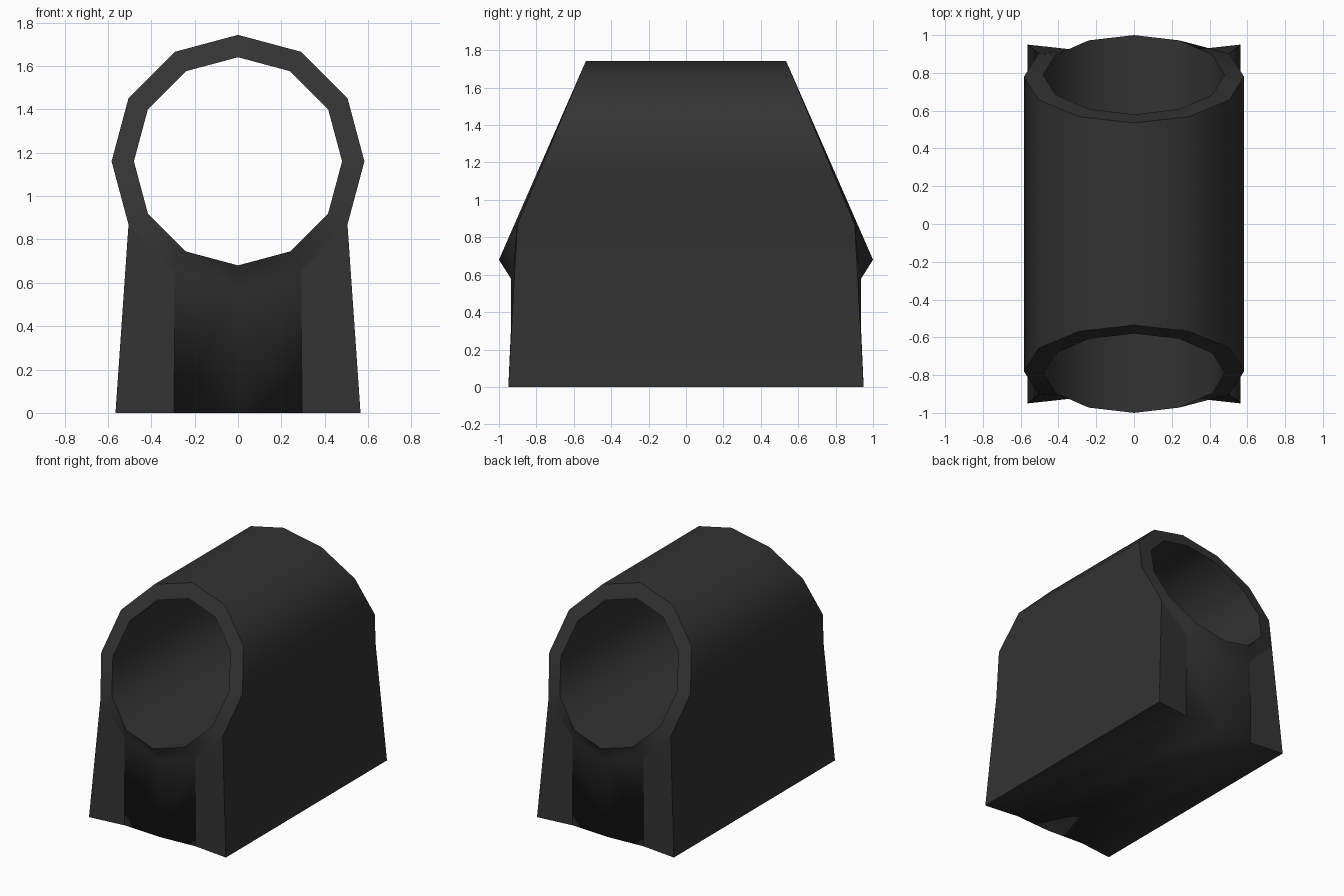
import bpy, bmesh, math

if "Cube" in bpy.data.objects:
    bpy.data.objects.remove(bpy.data.objects["Cube"])

mat = bpy.data.materials.new("charcoal")
mat.diffuse_color = (0.033, 0.033, 0.033, 1)
mat.use_nodes = True
mat.node_tree.nodes["Principled BSDF"].inputs["Base Color"].default_value = mat.diffuse_color

N, CZ, RO, RI = 12, 1.16, 0.583, 0.48
bm = bmesh.new()


def ring(r, side, depth):
    # 12-sided ring, first vertex at the top, going towards +x
    out = []
    for i in range(N):
        a = 2 * math.pi * i / N
        z = CZ + r * math.cos(a)
        out.append(bm.verts.new((r * math.sin(a), side * depth(i, z), z)))
    return out


def outer_depth(i, z):
    # slanted mouth; the lowest points tuck back under the lip
    return {5: 0.92, 6: 0.935, 7: 0.92}.get(i, 0.535 + 0.42 * (CZ + RO - z))


def inner_depth(i, z):
    return 0.58 + 0.4375 * (CZ + RI - z)


foot_pts = [(0.565, 0.95), (0.295, 0.92), (0, 0.937), (-0.295, 0.92), (-0.565, 0.95)]
outer, inner, foot = {}, {}, {}
recess, legs = [], []
for s in (-1, 1):
    outer[s] = ring(RO, s, outer_depth)
    inner[s] = ring(RI, s, inner_depth)
    foot[s] = [bm.verts.new((x, s * y, 0)) for x, y in foot_pts]
    # mouth rim
    for i in range(N):
        j = (i + 1) % N
        bm.faces.new((outer[s][i], outer[s][j], inner[s][j], inner[s][i]))
    # leg fronts and the shallow recess between them
    for k in range(4):
        f = bm.faces.new((outer[s][4 + k], outer[s][5 + k], foot[s][k + 1], foot[s][k]))
        (recess if k in (1, 2) else legs).append(f)

# bore and outer shell
for i in range(N):
    j = (i + 1) % N
    bm.faces.new((inner[-1][i], inner[-1][j], inner[1][j], inner[1][i]))
    if i < 4 or i >= 8:
        bm.faces.new((outer[-1][i], outer[-1][j], outer[1][j], outer[1][i]))
# side walls
for i, k in ((4, 0), (8, 4)):
    bm.faces.new((outer[-1][i], foot[-1][k], foot[1][k], outer[1][i]))
# underside
for k in range(4):
    recess.append(bm.faces.new((foot[-1][k], foot[-1][k + 1], foot[1][k + 1], foot[1][k])))

bmesh.ops.recalc_face_normals(bm, faces=bm.faces[:])
for f in bm.faces:
    f.smooth = True
# recess blends softly into the underside, other corners stay crisp
for e in bm.edges:
    if all(f in recess for f in e.link_faces):
        continue
    on_leg = any(f in legs for f in e.link_faces)
    e.smooth = not on_leg and e.calc_face_angle(0) < math.radians(35)

mesh = bpy.data.meshes.new("tunnel_block")
bm.to_mesh(mesh)
bm.free()
mesh.materials.append(mat)
bpy.context.collection.objects.link(bpy.data.objects.new("tunnel_block", mesh))
